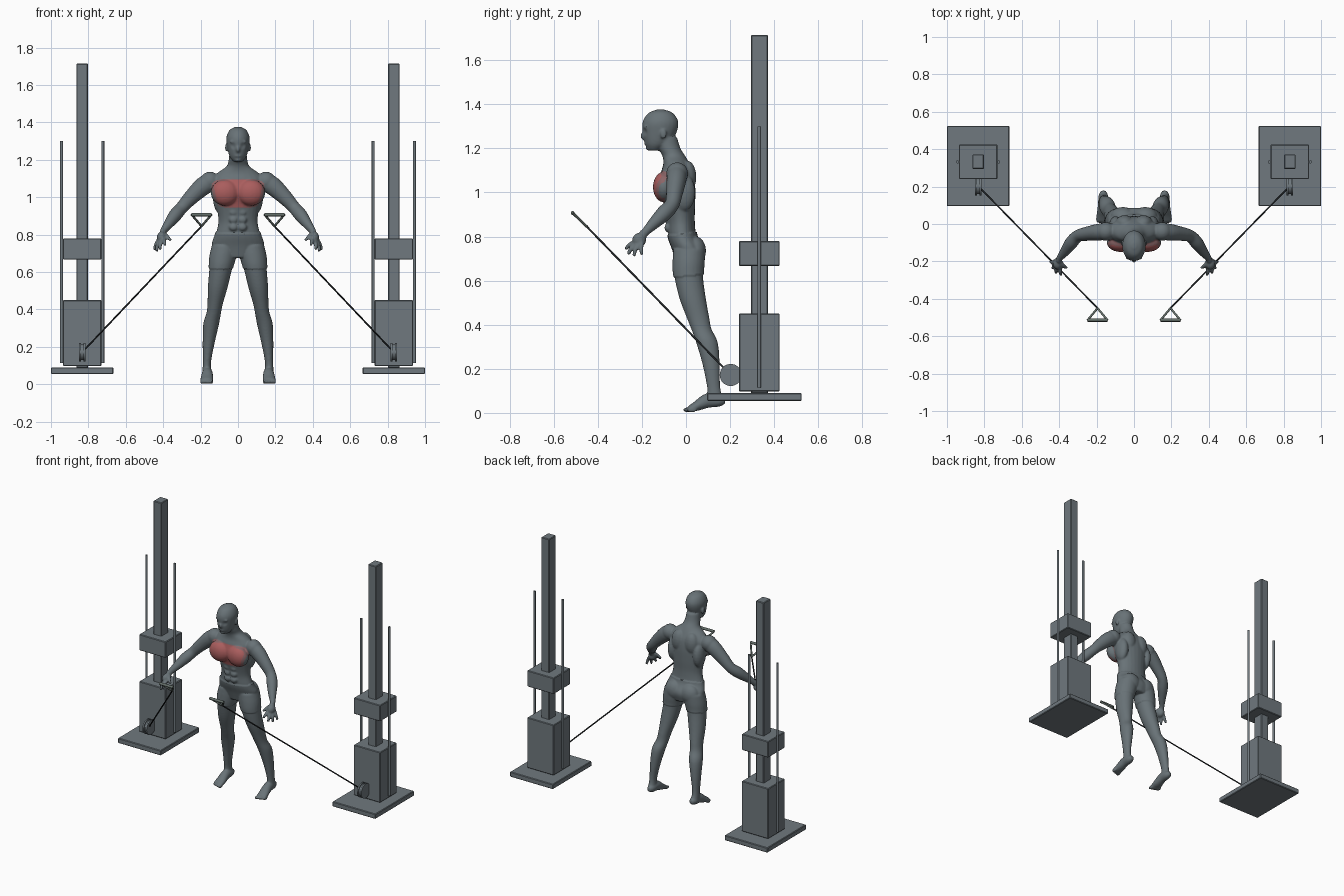
import bpy, bmesh, math
from mathutils import Vector, Matrix

cube = bpy.data.objects.get("Cube")
if cube:
    bpy.data.objects.remove(cube, do_unlink=True)


def material(name, rgb):
    m = bpy.data.materials.new(name)
    m.use_nodes = True
    m.diffuse_color = (*rgb, 1)
    m.node_tree.nodes["Principled BSDF"].inputs["Base Color"].default_value = (*rgb, 1)
    return m


steel = material("steel grey", (.16, .19, .21))
skin = material("body grey", (.14, .17, .185))
red = material("muscle red", (.40, .11, .11))
red_edge = material("muscle red edge", (.26, .13, .135))
cable_black = material("cable black", (.015, .018, .02))
grip_grey = material("grip grey", (.13, .16, .145))


def make(name, bm, mat):
    bmesh.ops.recalc_face_normals(bm, faces=bm.faces)
    me = bpy.data.meshes.new(name)
    bm.to_mesh(me)
    bm.free()
    ob = bpy.data.objects.new(name, me)
    bpy.context.collection.objects.link(ob)
    me.materials.append(mat)
    return ob


def smooth(ob, angle=40):
    bpy.ops.object.select_all(action="DESELECT")
    ob.select_set(True)
    bpy.context.view_layer.objects.active = ob
    bpy.ops.object.shade_smooth_by_angle(angle=math.radians(angle))


def box(name, lo, hi):
    lo, hi = Vector(lo), Vector(hi)
    bm = bmesh.new()
    bmesh.ops.create_cube(bm, size=1, matrix=Matrix.Translation((lo + hi) / 2)
                          @ Matrix.Diagonal((*(hi - lo), 1)))
    ob = make(name, bm, steel)
    bev = ob.modifiers.new("soft edge", "BEVEL")
    bev.width = .004
    return ob


def rod(name, p, q, r, mat, sides=16):
    p, q = Vector(p), Vector(q)
    bm = bmesh.new()
    m = Matrix.Translation((p + q) / 2) @ (q - p).to_track_quat("Z", "Y").to_matrix().to_4x4()
    bmesh.ops.create_cone(bm, cap_ends=True, segments=sides, radius1=r, radius2=r,
                          depth=(q - p).length, matrix=m)
    ob = make(name, bm, mat)
    smooth(ob)


def loft(bm, rows, s=1, upright=True, sides=24, steps=5):
    """Skin ellipses (x, y, z, half width, half depth) along a smooth path."""
    pts = [Vector(r) for r in rows]
    pts = [2 * pts[0] - pts[1]] + pts + [2 * pts[-1] - pts[-2]]
    path = []
    for a, b, c, d in zip(pts, pts[1:], pts[2:], pts[3:]):
        for i in range(steps):
            t = i / steps
            path.append((2 * b + (c - a) * t + (2 * a - 5 * b + 4 * c - d) * t * t
                         + (3 * b - a - 3 * c + d) * t ** 3) / 2)
    path.append(pts[-2])
    rings = []
    for i, p in enumerate(path):
        side, up = Vector((1, 0, 0)), Vector((0, 1, 0))
        if not upright:
            t = Vector((path[min(i + 1, len(path) - 1)] - path[max(i - 1, 0)])[:3]).normalized()
            side = t.cross(Vector((0, 0, 1))).normalized()
            up = side.cross(t)
        ring = []
        for k in range(sides):
            w = math.tau * k / sides
            co = Vector(p[:3]) + side * p[3] * math.cos(w) + up * p[4] * math.sin(w)
            ring.append(bm.verts.new((s * co.x, co.y, co.z)))
        rings.append(ring)
    for a, b in zip(rings, rings[1:]):
        for k in range(sides):
            bm.faces.new((a[k], a[k - 1], b[k - 1], b[k]))
    bm.faces.new(rings[0])
    bm.faces.new(rings[-1])


def ball(bm, centre, radii, s=1):
    x, y, z = centre
    bmesh.ops.create_uvsphere(bm, u_segments=20, v_segments=12, radius=1,
                              matrix=Matrix.Translation((s * x, y, z)) @ Matrix.Diagonal((*radii, 1)))


# Body: torso, neck and head
bm = bmesh.new()
loft(bm, [(0, .015, .68, .09, .055), (0, .012, .74, .135, .07), (0, -.015, .80, .12, .064),
          (0, -.022, .87, .105, .062), (0, -.03, .95, .115, .072), (0, -.042, 1.03, .132, .084),
          (0, -.04, 1.09, .14, .074), (0, -.043, 1.13, .11, .06), (0, -.055, 1.165, .062, .052),
          (0, -.075, 1.20, .05, .05), (0, -.09, 1.25, .045, .05)])
loft(bm, [(0, -.145, 1.19, .025, .025), (0, -.132, 1.22, .046, .054), (0, -.12, 1.27, .058, .076),
          (0, -.116, 1.32, .062, .081), (0, -.115, 1.36, .044, .056), (0, -.115, 1.377, .012, .015)])
ball(bm, (0, -.193, 1.257), (.011, .014, .018))
ball(bm, (0, -.18, 1.222), (.02, .01, .008))
ball(bm, (0, -.17, 1.2), (.018, .012, .01))

for s in (1, -1):
    # Face, chest, back and hip muscles
    ball(bm, (.062, -.102, 1.265), (.007, .015, .022), s)
    ball(bm, (.024, -.183, 1.297), (.022, .01, .007), s)
    ball(bm, (.07, -.1, 1.025), (.076, .05, .07), s)
    ball(bm, (.15, -.04, 1.085), (.052, .05, .052), s)
    ball(bm, (.098, -.01, 1.0), (.036, .052, .085), s)
    ball(bm, (.06, .04, .735), (.062, .046, .062), s)
    ball(bm, (.05, .005, 1.07), (.05, .042, .075), s)
    for z in (.84, .88, .92):
        ball(bm, (.024, -.08, z), (.024, .018, .021), s)
    # Leg and foot
    loft(bm, [(.07, .015, .74, .066, .068), (.082, .012, .68, .067, .068), (.092, .012, .62, .061, .065),
              (.108, .03, .52, .053, .06), (.122, .055, .43, .041, .051), (.13, .07, .38, .039, .046),
              (.144, .095, .32, .042, .049), (.157, .114, .22, .032, .039), (.166, .125, .12, .022, .03),
              (.166, .132, .07, .024, .034), (.166, .14, .048, .022, .032)], s)
    loft(bm, [(.164, .178, .056, .014, .014), (.164, .15, .055, .026, .027), (.164, .1, .056, .029, .033),
              (.166, .05, .032, .034, .023), (.168, .015, .018, .035, .014)], s, False)
    for i in range(5):
        ball(bm, (.141 + .0135 * i, .008 + .005 * i, .014), (.008, .022, .012), s)
    # Arm
    loft(bm, [(.13, -.04, 1.09, .045, .05), (.185, -.043, 1.06, .045, .05), (.25, -.052, 1.0, .038, .041),
              (.3, -.064, .945, .033, .034), (.335, -.1, .905, .035, .036), (.37, -.148, .858, .026, .027),
              (.395, -.18, .825, .018, .02), (.403, -.195, .81, .017, .021)], s, False)
    # Hand
    ball(bm, (.408, -.212, .785), (.026, .032, .032), s)
    for root, tip in (((.395, -.23, .775), (.388, -.275, .742)), ((.41, -.23, .765), (.416, -.262, .718)),
                      ((.42, -.216, .765), (.434, -.236, .71)), ((.425, -.2, .77), (.447, -.2, .716)),
                      ((.39, -.205, .8), (.358, -.235, .768))):
        mid = (Vector(root) + Vector(tip)) / 2 + Vector((.003, -.004, .004))
        loft(bm, [(*root, .012, .012), (*mid, .0105, .0105), (*tip, .008, .008)], s, False, 10)

# Fuse the pieces into one smooth skin
body = make("athlete_body", bm, skin)
fuse = body.modifiers.new("fuse", "REMESH")
fuse.mode = "VOXEL"
fuse.voxel_size = .0055
relax = body.modifiers.new("relax", "SMOOTH")
relax.factor = .5
relax.iterations = 5
bpy.context.view_layer.update()
fused = bpy.data.meshes.new_from_object(body.evaluated_get(bpy.context.evaluated_depsgraph_get()))
body.modifiers.clear()
body.data = fused
fused.materials.clear()
for m in (skin, red, red_edge):
    fused.materials.append(m)

# Raise the shorts and press in the eye sockets
normals = [v.normal.copy() for v in fused.vertices]
for v, n in zip(fused.vertices, normals):
    x, y, z = v.co
    if abs(x) < .2 and .62 + .1 * y < z < .815 + .1 * y:
        v.co += n * .005
    eye = (Vector((abs(x), y, z)) - Vector((.024, -.185, 1.275))).length
    if eye < .02:
        v.co.y += .007 * (1 - eye / .02)
    v.co.z = max(v.co.z, 0)

# Highlight the chest muscles
for f in fused.polygons:
    x, y, z = f.center
    reach = abs(x) / (.135 + .25 * (z - 1.02))
    d = (reach ** 4 + (abs(z - 1.02) / .078) ** 4) ** .25
    if f.normal.y < .1 and y < -.06 and d < 1:
        f.material_index = 1 if d < .9 else 2
smooth(body, 50)

# Cable towers with pulleys, cables and handles
for s, tag in ((1, "left"), (-1, "right")):
    cx = .833 * s

    def block(part, half, y0, y1, z0, z1):
        box(f"{tag}_{part}", (cx - half, y0, z0), (cx + half, y1, z1))

    block("base_plate", .167, .095, .525, .055, .09)
    block("column", .031, .295, .372, .088, 1.715)
    block("weight_stack", .103, .24, .425, .097, .45)
    block("carriage", .103, .24, .425, .667, .78)
    block("pulley_bracket", .008, .2, .245, .163, .183)
    for off in (-.11, .11):
        rod(f"{tag}_guide_rod", (cx + off, .332, .115), (cx + off, .332, 1.3), .008, steel)
    for off in (-.012, .012):
        rod(f"{tag}_pulley_flange", (cx + off - .005, .203, .172), (cx + off + .005, .203, .172), .05, steel, 32)
    rod(f"{tag}_pulley_hub", (cx - .012, .203, .172), (cx + .012, .203, .172), .042, steel, 32)

    apex = Vector((.195 * s, -.45, .845))
    ends = [apex + Vector((dx, -.064, .062)) for dx in (-.053, .053)]
    rod(f"{tag}_cable", (.82 * s, .19, .185), apex, .0045, cable_black, 10)
    for e in ends:
        rod(f"{tag}_handle_strap", apex, e, .006, grip_grey, 10)
    rod(f"{tag}_handle_grip", ends[0], ends[1], .009, grip_grey)
